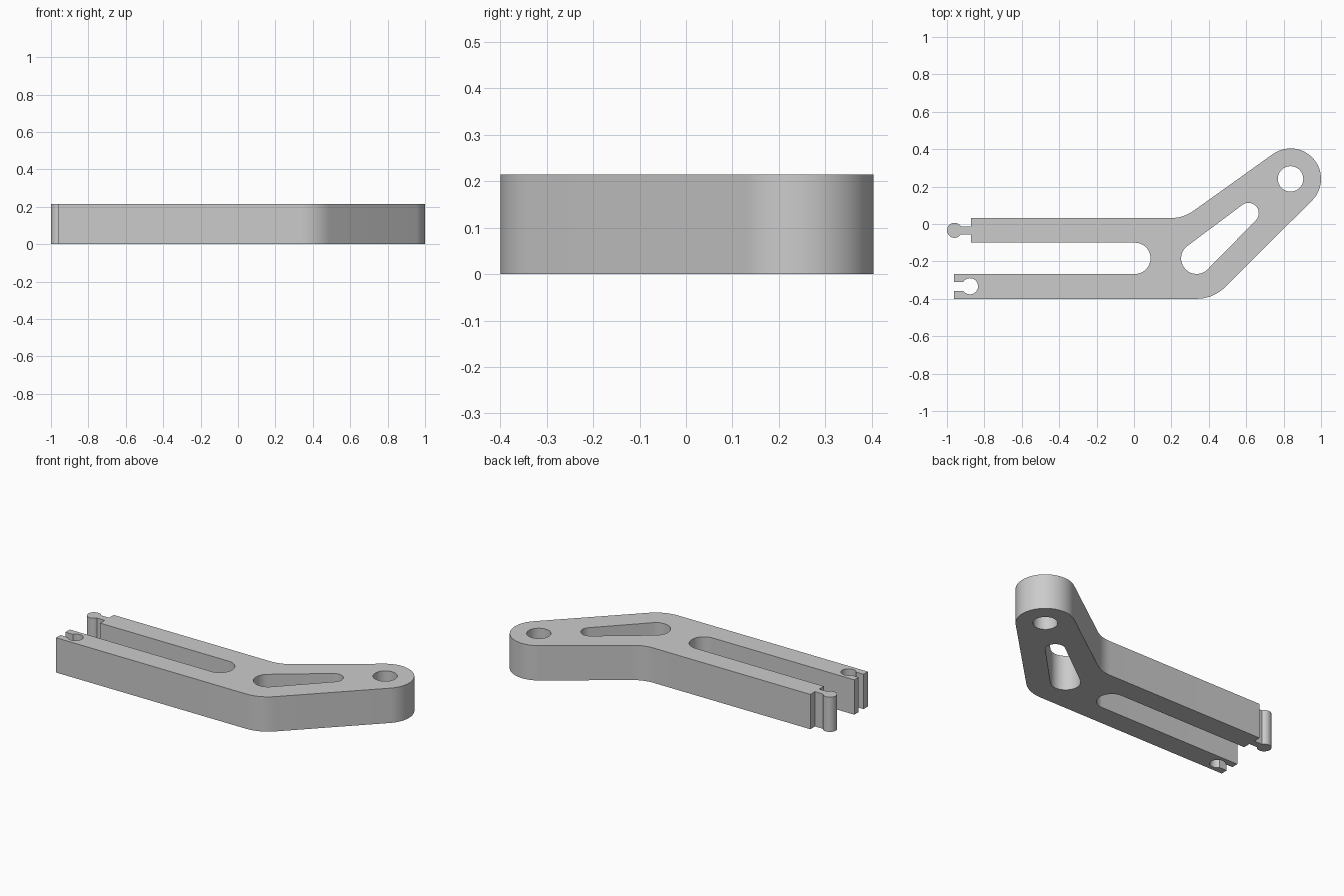
import bpy
import bmesh
from math import sin, cos, radians, ceil

cube = bpy.data.objects.get("Cube")
if cube:
    bpy.data.objects.remove(cube, do_unlink=True)

HEIGHT = 0.215


def arc(x, y, r, start, end):
    """Points on an arc, angles in degrees."""
    n = max(6, ceil(abs(end - start) / 5))
    angles = [radians(start + (end - start) * i / n) for i in range(n + 1)]
    return [(x + r * cos(a), y + r * sin(a)) for a in angles]


def make_plate(name, loops, height, material):
    """Fill an outline with holes, then thicken it upwards."""
    bm = bmesh.new()
    for loop in loops:
        verts = [bm.verts.new((x, y, 0)) for x, y in loop]
        for a, b in zip(verts, verts[1:] + verts[:1]):
            bm.edges.new((a, b))
    bmesh.ops.triangle_fill(bm, edges=bm.edges[:], use_beauty=True)
    bm.normal_update()
    bmesh.ops.reverse_faces(bm, faces=[f for f in bm.faces if f.normal.z < 0])
    mesh = bpy.data.meshes.new(name)
    bm.to_mesh(mesh)
    bm.free()
    mesh.materials.append(material)
    obj = bpy.data.objects.new(name, mesh)
    bpy.context.collection.objects.link(obj)

    solid = obj.modifiers.new("thickness", 'SOLIDIFY')
    solid.thickness = height
    solid.offset = 1
    bpy.ops.object.select_all(action='DESELECT')
    obj.select_set(True)
    bpy.context.view_layer.objects.active = obj
    bpy.ops.object.modifier_apply(modifier=solid.name)
    bpy.ops.object.shade_smooth_by_angle(angle=radians(30))
    return obj


grey = bpy.data.materials.new("plain grey")
grey.use_nodes = True
colour = (0.6, 0.6, 0.6, 1)
grey.diffuse_color = colour
grey.node_tree.nodes["Principled BSDF"].inputs["Base Color"].default_value = colour

# Shared positions
boss = (0.837, 0.241)
elbow = (0.335, -0.184)
back, front = 0.032, -0.40
slot_back, slot_front = -0.10, -0.267
arm_end, fork_end = -0.872, -0.963

outline = []
# Front edge, elbow and rounded boss
outline += [(fork_end, front)]
outline += arc(*elbow, 0.216, -90, -45)
outline += arc(*boss, 0.163, -45, 125.5)
# Inner bend and back edge
outline += arc(0.2, back + 0.2, 0.2, -54.5, -90)
outline += [(arm_end, back), (arm_end, -0.013)]
# Round clip on its stem
outline += arc(-0.96, -0.034, 0.04, 32, 328)
outline += [(arm_end, -0.055), (arm_end, slot_back)]
# Long slot between the arms
outline += arc(0.005, (slot_back + slot_front) / 2, (slot_back - slot_front) / 2, 90, -90)
# Socket for the clip
outline += [(fork_end, slot_front), (fork_end, -0.309)]
outline += arc(-0.877, -0.333, 0.043, 146, -146)
outline += [(fork_end, -0.357)]

# Pivot hole and tapered window
pivot_hole = arc(*boss, 0.068, 0, 360)[:-1]
window = arc(*elbow, 0.083, 126.5, 315) + arc(0.612, 0.058, 0.055, -45, 126.5)

make_plate("clip_arm", [outline, pivot_hole, window], HEIGHT, grey)
